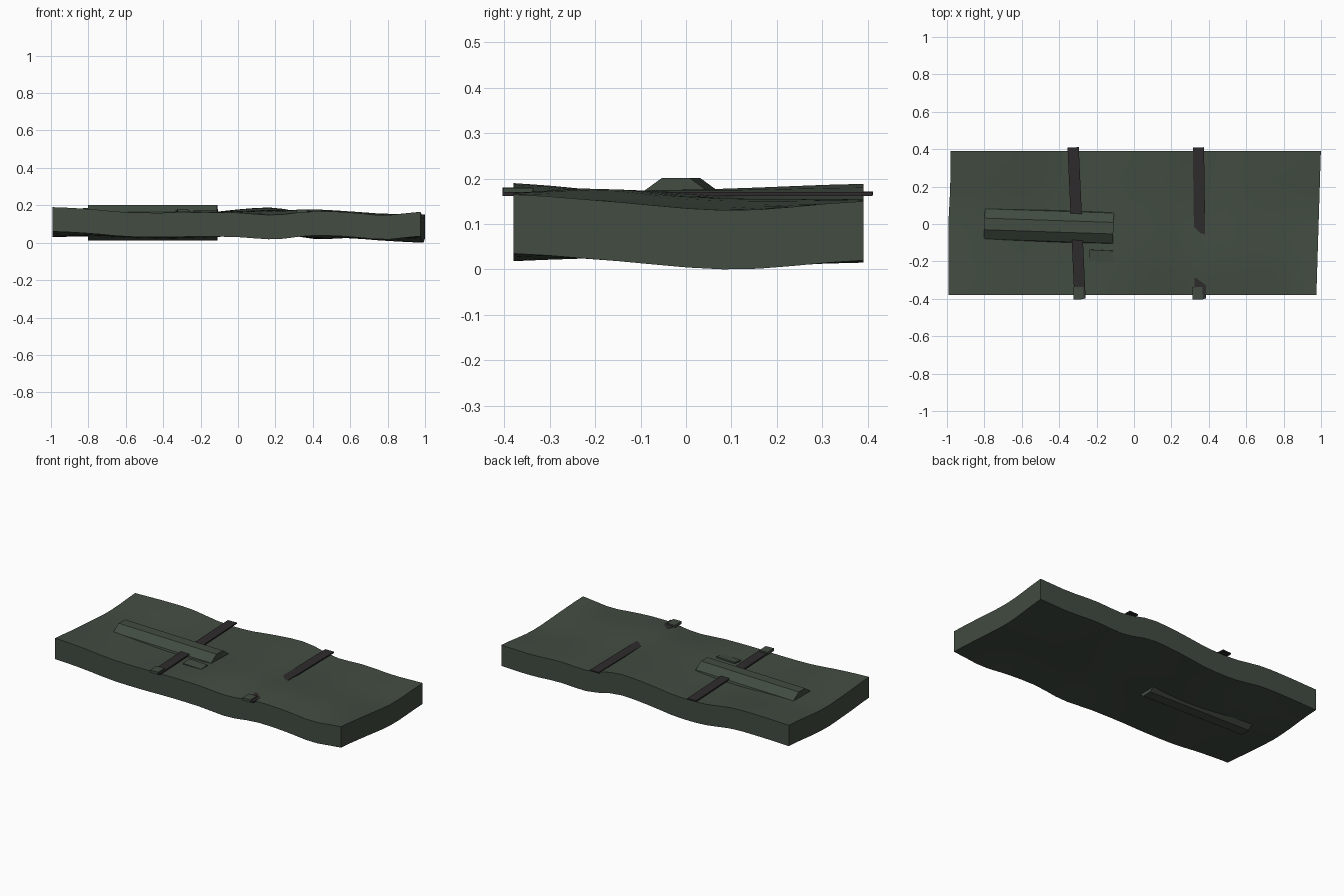
import bpy, bmesh, math

if "Cube" in bpy.data.objects:
    bpy.data.objects.remove(bpy.data.objects["Cube"])

def material(name, rgb):
    m = bpy.data.materials.new(name)
    m.diffuse_color = (*rgb, 1)
    m.use_nodes = True
    m.node_tree.nodes["Principled BSDF"].inputs["Base Color"].default_value = m.diffuse_color
    return m

green = material("dull green cloth", (0.054, 0.072, 0.054))
dark = material("dark strap", (0.027, 0.024, 0.025))

# Cloth heights: rows across y, samples every 0.2 along x
ROW_Y = [-0.38, -0.2, 0.1, 0.39]
ROWS = [
    [.19, .18, .163, .160, .163, .160, .148, .168, .163, .147, .165],
    [.175, .17, .16, .155, .160, .168, .170, .178, .168, .155, .152],
    [.160, .165, .16, .152, .155, .168, .178, .158, .155, .140, .130],
    [.180, .185, .183, .157, .156, .178, .187, .150, .155, .145, .150],
]

def spline(p, t):
    i = min(int(t), len(p) - 2)
    f = t - i
    a, b, c, d = p[max(i - 1, 0)], p[i], p[i + 1], p[min(i + 2, len(p) - 1)]
    return b + .5 * f * (c - a + f * (2*a - 5*b + 4*c - d + f * (3*(b - c) + d - a)))

def height(x, y):
    i = max(k for k in range(3) if y >= ROW_Y[k] - 1e-6)
    v = i + (y - ROW_Y[i]) / (ROW_Y[i + 1] - ROW_Y[i])
    return spline([spline(r, (x + 1) * 5) for r in ROWS], min(v, 3))

def finish(bm, name, mat, smooth=False):
    bmesh.ops.recalc_face_normals(bm, faces=bm.faces)
    me = bpy.data.meshes.new(name)
    bm.to_mesh(me)
    bm.free()
    ob = bpy.data.objects.new(name, me)
    bpy.context.collection.objects.link(ob)
    me.materials.append(mat)
    if smooth:
        bpy.ops.object.select_all(action='DESELECT')
        ob.select_set(True)
        bpy.context.view_layer.objects.active = ob
        bpy.ops.object.shade_smooth_by_angle(angle=math.radians(35))
    return ob

# Rumpled cloth slab: wavy grid extruded down by a constant thickness
bm = bmesh.new()
bmesh.ops.create_grid(bm, x_segments=24, y_segments=10, size=1)
for v in bm.verts:
    x, y = v.co.x, v.co.y * .385 + .005
    z = height(x, y)
    shift = .012 * x * (y / .385) if x > 0 else .012 * abs(x) * math.sin(max(y, 0) * 5)
    v.co = (x * .987 + shift - (.006 if x < 0 else 0), y, z)
top = bm.faces[:]
ext = bmesh.ops.extrude_face_region(bm, geom=top, use_keep_orig=True)
for g in ext["geom"]:
    if isinstance(g, bmesh.types.BMVert):
        g.co.z -= .13
finish(bm, "cloth_cover", green, True)

# Ten-sided bundle half buried in the cloth
bm = bmesh.new()
bmesh.ops.create_cone(bm, cap_ends=True, segments=10, radius1=.1, radius2=.1, depth=.69)
bundle = finish(bm, "buried_roll", green)
lowest = min(abs(v.co.y) for v in bundle.data.vertices)
bundle.rotation_euler = (math.pi / 2, 0, math.radians(88.1))
# roll about its axis so that a flat side faces up
spin = math.radians(18) if max(v.co.y for v in bundle.data.vertices) > .099 else 0
for v in bundle.data.vertices:
    x, y = v.co.x, v.co.y
    v.co.x = x * math.cos(spin) - y * math.sin(spin)
    v.co.y = x * math.sin(spin) + y * math.cos(spin)
bundle.location = (-.455, -.011, .106)

def box(name, mat, loc, size, turn=0, tilt=0):
    bm = bmesh.new()
    bmesh.ops.create_cube(bm, size=1)
    for v in bm.verts:
        v.co = [c * s for c, s in zip(v.co, size)]
    ob = finish(bm, name, mat)
    ob.location = loc
    ob.rotation_euler = (tilt, 0, math.radians(turn))

# Straps, each with a buckle at the front edge
for side, x, turn, z in (("left", -.307, 2.6, .168), ("right", .35, .8, .166)):
    box(side + "_strap", dark, (x, .005, z), (.06, .81, .008), turn)
    box(side + "_buckle", green, (x + (.01 if x < 0 else -.01), -.37, z + .004), (.055, .066, .016), turn)

# Small flat patch on the cloth
box("flat_patch", green, (-.175, -.17, .164), (.13, .06, .008), -3, .1)
